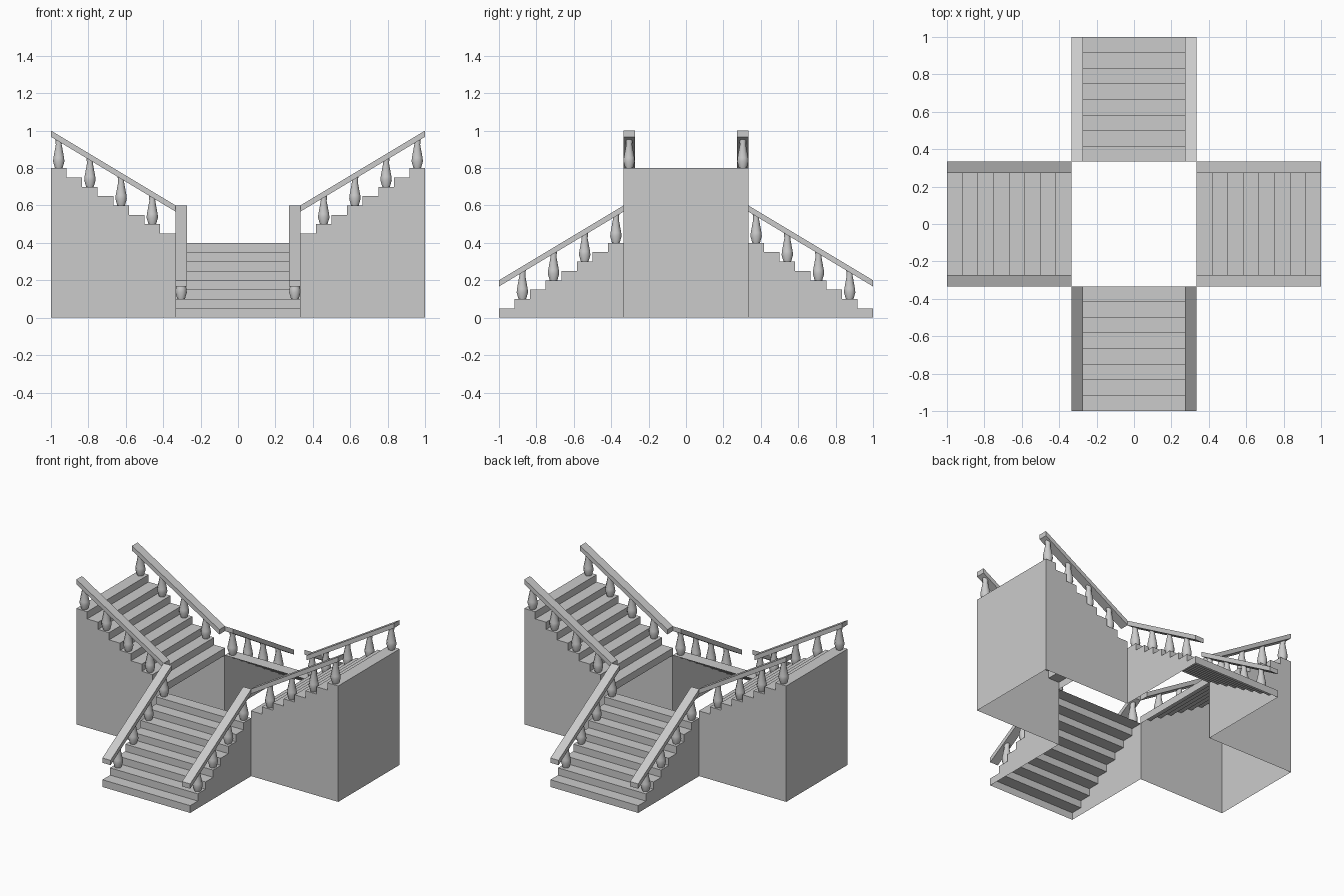
import bpy, bmesh, math
from mathutils import Matrix

cube = bpy.data.objects.get("Cube")
if cube:
    bpy.data.objects.remove(cube, do_unlink=True)

INNER, OUTER = 1 / 3, 1.0       # flight start and end, measured from the centre
HALF = 0.335                    # half width of a flight
STEPS, RISE = 8, 0.05
GOING = (OUTER - INNER) / STEPS
RAIL_W, RAIL_H = 0.062, 0.033

stone = bpy.data.materials.new("grey stone")
stone.use_nodes = True
grey = (0.6, 0.6, 0.6, 1)
stone.diffuse_color = grey
stone.node_tree.nodes["Principled BSDF"].inputs["Base Color"].default_value = grey


def finish(bm, name, turn):
    bmesh.ops.transform(bm, matrix=Matrix.Rotation(turn, 4, 'Z'), verts=bm.verts)
    bmesh.ops.recalc_face_normals(bm, faces=bm.faces)
    mesh = bpy.data.meshes.new(name)
    bm.to_mesh(mesh)
    bm.free()
    mesh.materials.append(stone)
    obj = bpy.data.objects.new(name, mesh)
    bpy.context.collection.objects.link(obj)
    return obj


def step_profile(upper):
    """Points (distance from centre, height) climbing the flight."""
    start, way, z = (INNER, 1, STEPS * RISE) if upper else (OUTER, -1, 0)
    pts = [(start, z)]
    for i in range(STEPS):
        z += RISE
        pts += [(start + way * i * GOING, z), (start + way * (i + 1) * GOING, z)]
    return pts


def stairs(name, turn, upper):
    """Hollow flight: treads, risers and side walls, open below and at the centre."""
    bm = bmesh.new()
    pts = step_profile(upper)
    if upper:
        pts.append((OUTER, 0))          # outer end wall
    left, right = [[bm.verts.new((s * HALF, d, z)) for d, z in pts] for s in (-1, 1)]
    for i in range(len(pts) - 1):
        bm.faces.new((left[i], left[i + 1], right[i + 1], right[i]))
    for side, s in ((left, -1), (right, 1)):
        bm.faces.new(side + [bm.verts.new((s * HALF, INNER, 0))])
    finish(bm, name, turn)


def handrail(name, turn, upper, s):
    """Sloping rail with upright end cuts."""
    low, high = (0.6, 1.0) if upper else (0.6, 0.2)
    x = s * (HALF - RAIL_W)
    bm = bmesh.new()
    face = bm.faces.new([bm.verts.new((x, d, z)) for d, z in (
        (INNER, low), (OUTER, high), (OUTER, high - RAIL_H), (INNER, low - RAIL_H))])
    new = bmesh.ops.extrude_face_region(bm, geom=[face])["geom"]
    bmesh.ops.translate(bm, vec=(s * RAIL_W, 0, 0),
                        verts=[v for v in new if isinstance(v, bmesh.types.BMVert)])
    finish(bm, name, turn)


# Baluster outline: radius, height
TURNING = [(0.022, 0), (0.033, 0.035), (0.031, 0.055), (0.017, 0.125), (0.021, 0.16)]
SIDES = 8


def balusters(name, turn, upper, s):
    """A turned post on every second step."""
    bm = bmesh.new()
    for k in range(1, STEPS, 2):
        run = (k + 0.5) * GOING
        d = INNER + run if upper else OUTER - run
        base = (k + 1) * RISE + (STEPS * RISE if upper else 0)
        rings = []
        for r, h in TURNING:
            ring = []
            for j in range(SIDES):
                a = (j + 0.5) * math.tau / SIDES
                ring.append(bm.verts.new((s * (HALF - RAIL_W / 2) + r * math.cos(a),
                                          d + r * math.sin(a), base + h)))
            rings.append(ring)
        for lo, hi in zip(rings, rings[1:]):
            for j in range(SIDES):
                n = (j + 1) % SIDES
                bm.faces.new((lo[j], lo[n], hi[n], hi[j]))
        bm.faces.new(rings[0][::-1])
        bm.faces.new(rings[-1])
    return finish(bm, name, turn)


# Lower flights front and back, upper flights left and right
for place, quarter, upper in (("back", 0, False), ("right", 1, True),
                              ("front", 2, False), ("left", 3, True)):
    turn = quarter * math.pi / 2
    stairs(place + "_stairs", turn, upper)
    for s, tag in ((-1, "a"), (1, "b")):
        handrail(f"{place}_handrail_{tag}", turn, upper, s)
        posts = balusters(f"{place}_balusters_{tag}", turn, upper, s)
        bpy.ops.object.select_all(action='DESELECT')
        posts.select_set(True)
        bpy.context.view_layer.objects.active = posts
        bpy.ops.object.shade_smooth_by_angle(angle=math.radians(50))
